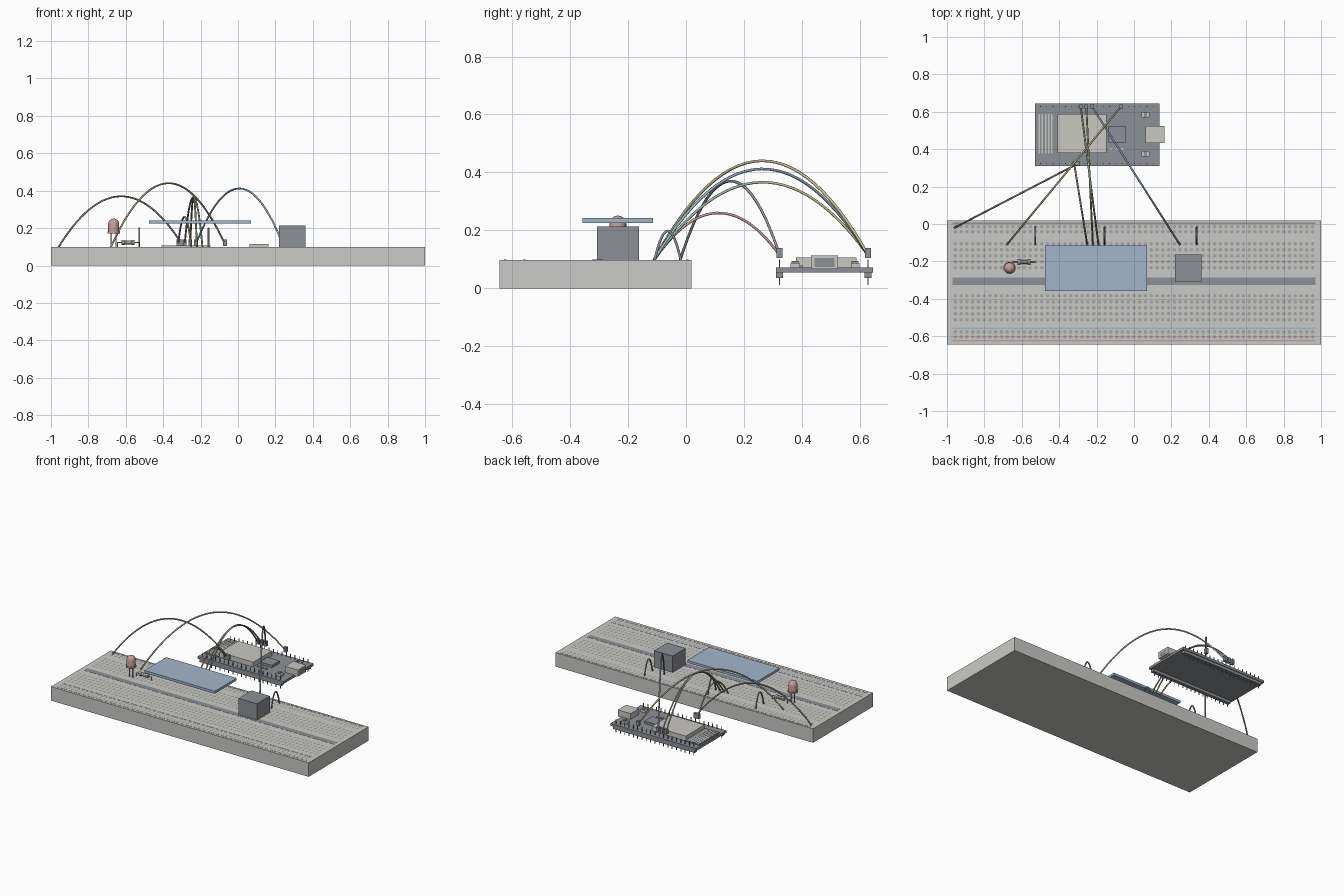
import bpy, bmesh, math
from mathutils import Matrix, Vector

if "Cube" in bpy.data.objects:
    bpy.data.objects.remove(bpy.data.objects["Cube"])


def material(name, *rgb):
    m = bpy.data.materials.new(name)
    m.use_nodes = True
    m.diffuse_color = (*rgb, 1)
    m.node_tree.nodes["Principled BSDF"].inputs["Base Color"].default_value = (*rgb, 1)
    return m


white = material("warm grey plastic", 0.59, 0.59, 0.57)
dark = material("slate grey plastic", 0.265, 0.28, 0.305)
hole_grey = material("middle grey", 0.38, 0.38, 0.37)
silver = material("silver metal", 0.59, 0.58, 0.54)
blue = material("pale blue", 0.36, 0.47, 0.6)
red = material("dusty red", 0.55, 0.35, 0.33)
yellow = material("dusty yellow", 0.54, 0.49, 0.29)
green = material("dusty green", 0.33, 0.49, 0.4)


def finish(name, bm, mat, smooth=False):
    bmesh.ops.recalc_face_normals(bm, faces=bm.faces)
    mesh = bpy.data.meshes.new(name)
    bm.to_mesh(mesh)
    bm.free()
    mesh.materials.append(mat)
    ob = bpy.data.objects.new(name, mesh)
    bpy.context.collection.objects.link(ob)
    if smooth:
        bpy.context.view_layer.objects.active = ob
        ob.select_set(True)
        bpy.ops.object.shade_smooth_by_angle()
        ob.select_set(False)


def boxes(name, mat, *ranges):
    """Boxes given as (x0, x1, y0, y1, z0, z1), joined in one object."""
    bm = bmesh.new()
    for x0, x1, y0, y1, z0, z1 in ranges:
        centre = Vector((x0 + x1, y0 + y1, z0 + z1)) / 2
        size = Matrix.Diagonal((x1 - x0, y1 - y0, z1 - z0, 1))
        bmesh.ops.create_cube(bm, size=1, matrix=Matrix.Translation(centre) @ size)
    finish(name, bm, mat)


def lathe(name, mat, profile, matrix, steps=20):
    """Spin a (radius, height) profile about its axis."""
    bm = bmesh.new()
    verts = [bm.verts.new((r, 0, h)) for r, h in profile]
    edges = [bm.edges.new(pair) for pair in zip(verts, verts[1:])]
    bmesh.ops.spin(bm, geom=verts + edges, cent=(0, 0, 0), axis=(0, 0, 1),
                   angle=2 * math.pi, steps=steps)
    bmesh.ops.remove_doubles(bm, verts=bm.verts, dist=1e-5)
    bm.transform(matrix)
    finish(name, bm, mat, True)


def tube(name, mat, points, radius):
    curve = bpy.data.curves.new(name, "CURVE")
    curve.dimensions = "3D"
    curve.bevel_depth = radius
    curve.bevel_resolution = 1
    curve.use_fill_caps = True
    spline = curve.splines.new("POLY")
    spline.points.add(len(points) - 1)
    for p, co in zip(spline.points, points):
        p.co = (*co, 1)
    curve.materials.append(mat)
    ob = bpy.data.objects.new(name, curve)
    bpy.context.collection.objects.link(ob)


def arc_wire(name, mat, start, end, peak, radius=0.005, steps=28):
    """Wire rising in a parabola between two points."""
    a, b = Vector(start), Vector(end)
    lift = peak - (a.z + b.z) / 2
    points = []
    for i in range(steps + 1):
        t = i / steps
        points.append(a.lerp(b, t) + Vector((0, 0, 4 * t * (1 - t) * lift)))
    tube(name, mat, points, radius)


# Breadboard with its centre channel and rail stripes
TOP = 0.098
boxes("breadboard", white, (-1, 1, -0.644, 0.019, 0, TOP))
boxes("centre_channel", dark, (-0.97, 0.97, -0.325, -0.287, TOP - 0.004, TOP + 0.0008))


def stripe(name, mat, y):
    boxes(name, mat, (-0.97, 0.97, y - 0.004, y + 0.004, TOP - 0.002, TOP + 0.0008))


stripe("back_stripe", dark, 0.005)
stripe("front_blue_stripe", blue, -0.558)
stripe("front_red_stripe", red, -0.624)

# Grid of contact holes: two rails and two blocks of five rows
rows = [-0.014, -0.041, -0.577, -0.604]
for first in (-0.106, -0.384):
    rows += [first - 0.032 * i for i in range(5)]
bm = bmesh.new()
for y in rows:
    for i in range(63):
        spot = Matrix.Translation((-0.955 + i * 0.0308, y, TOP + 0.0006))
        bmesh.ops.create_circle(bm, cap_ends=True, segments=8, radius=0.01, matrix=spot)
finish("contact_holes", bm, hole_grey)

# Controller board with shield, chip, socket, buttons and antenna
boxes("controller_board", dark, (-0.53, 0.135, 0.31, 0.645, 0.055, 0.072))
boxes("radio_shield", silver, (-0.41, -0.148, 0.38, 0.588, 0.072, 0.106))
boxes("antenna_base", dark, (-0.52, -0.41, 0.37, 0.595, 0.072, 0.08))
boxes("antenna_trace", silver, *[(x, x + 0.008, 0.376, 0.588, 0.079, 0.081)
                                 for x in (-0.51 + 0.0165 * i for i in range(5))])
boxes("usb_socket", silver, (0.062, 0.162, 0.432, 0.525, 0.067, 0.114))
boxes("usb_opening", dark, (0.16, 0.163, 0.443, 0.513, 0.074, 0.104))
boxes("chip", dark, (-0.137, -0.043, 0.437, 0.523, 0.072, 0.09))
for label, y in (("right", 0.376), ("left", 0.584)):
    boxes(label + "_button", silver, (0.04, 0.083, y - 0.015, y + 0.015, 0.072, 0.088))
    boxes(label + "_button_cap", dark, (0.054, 0.069, y - 0.012, y + 0.012, 0.088, 0.094))
boxes("small_parts", silver, *[(x, x + 0.015, 0.395, 0.403, 0.072, 0.08)
                               for x in (-0.13, -0.1, -0.07)])

# Pin headers below the board, pins passing through
for label, y in (("front", 0.323), ("back", 0.628)):
    boxes(label + "_pin_header", dark, (-0.515, 0.12, y - 0.012, y + 0.012, 0.036, 0.055))
    boxes(label + "_pins", dark, *[(x - 0.002, x + 0.002, y - 0.002, y + 0.002, 0.012, 0.1)
                                   for x in (-0.5 + 0.0335 * i for i in range(19))])

# Jumper wires from controller to breadboard, each with a plug
FRONT, BACK = 0.323, 0.628
wires = [
    ("ground_wire", dark, -0.30, FRONT, -0.96, -0.02, 0.37),
    ("power_wire", red, -0.32, FRONT, -0.25, -0.11, 0.26),
    ("lamp_wire", yellow, -0.07, BACK, -0.68, -0.11, 0.44),
    ("sensor_wire", blue, -0.225, BACK, 0.245, -0.11, 0.412),
    ("clock_wire", yellow, -0.255, BACK, -0.22, -0.11, 0.366),
    ("data_wire", green, -0.285, BACK, -0.19, -0.11, 0.366),
]
for name, mat, x, y, bx, by, peak in wires:
    boxes(name + "_plug", dark, (x - 0.01, x + 0.01, y - 0.01, y + 0.01, 0.105, 0.14))
    arc_wire(name, mat, (x, y, 0.115), (bx, by, TOP), peak)

# Short jumpers between rail and rows
for i, x in enumerate((-0.528, -0.157, 0.335)):
    arc_wire("short_jumper_%d" % (i + 1), dark, (x, -0.018, TOP), (x, -0.108, TOP), 0.198, steps=16)

# Display panel and sensor block
boxes("display_panel", blue, (-0.477, 0.07, -0.357, -0.114, 0.225, 0.242))
boxes("sensor_block", dark, (0.218, 0.362, -0.307, -0.163, TOP, 0.213))

# Lamp: flange, body and dome on two legs
dome = [(0.029 * math.cos(a), 0.222 + 0.029 * math.sin(a))
        for a in (math.pi / 2 * i / 6 for i in range(7))]
profile = [(0, 0.172), (0.033, 0.172), (0.033, 0.182), (0.029, 0.182)] + dome
lathe("lamp", red, profile, Matrix.Translation((-0.665, -0.235, 0)))
boxes("lamp_legs", silver, *[(x - 0.003, x + 0.003, -0.238, -0.232, 0.09, 0.174)
                             for x in (-0.678, -0.652)])

# Resistor lying on the board with bent leads and bands
lying = Matrix.Translation((-0.588, -0.203, 0.123)) @ Matrix.Rotation(math.pi / 2, 4, "Y")
half = [(0, -0.034), (0.013, -0.034), (0.013, -0.02), (0.01, -0.016)]
lathe("resistor", white, half + [(r, -h) for r, h in reversed(half)], lying, 12)
for i, (mat, h) in enumerate(((red, -0.012), (dark, 0), (yellow, 0.012))):
    band = [(0.01, h - 0.003), (0.0115, h - 0.003), (0.0115, h + 0.003), (0.01, h + 0.003)]
    lathe("resistor_band_%d" % (i + 1), mat, band, lying, 12)
tube("resistor_leads", silver, [(-0.645, -0.203, TOP), (-0.645, -0.203, 0.123),
                                (-0.53, -0.203, 0.123), (-0.53, -0.203, TOP)], 0.003)
